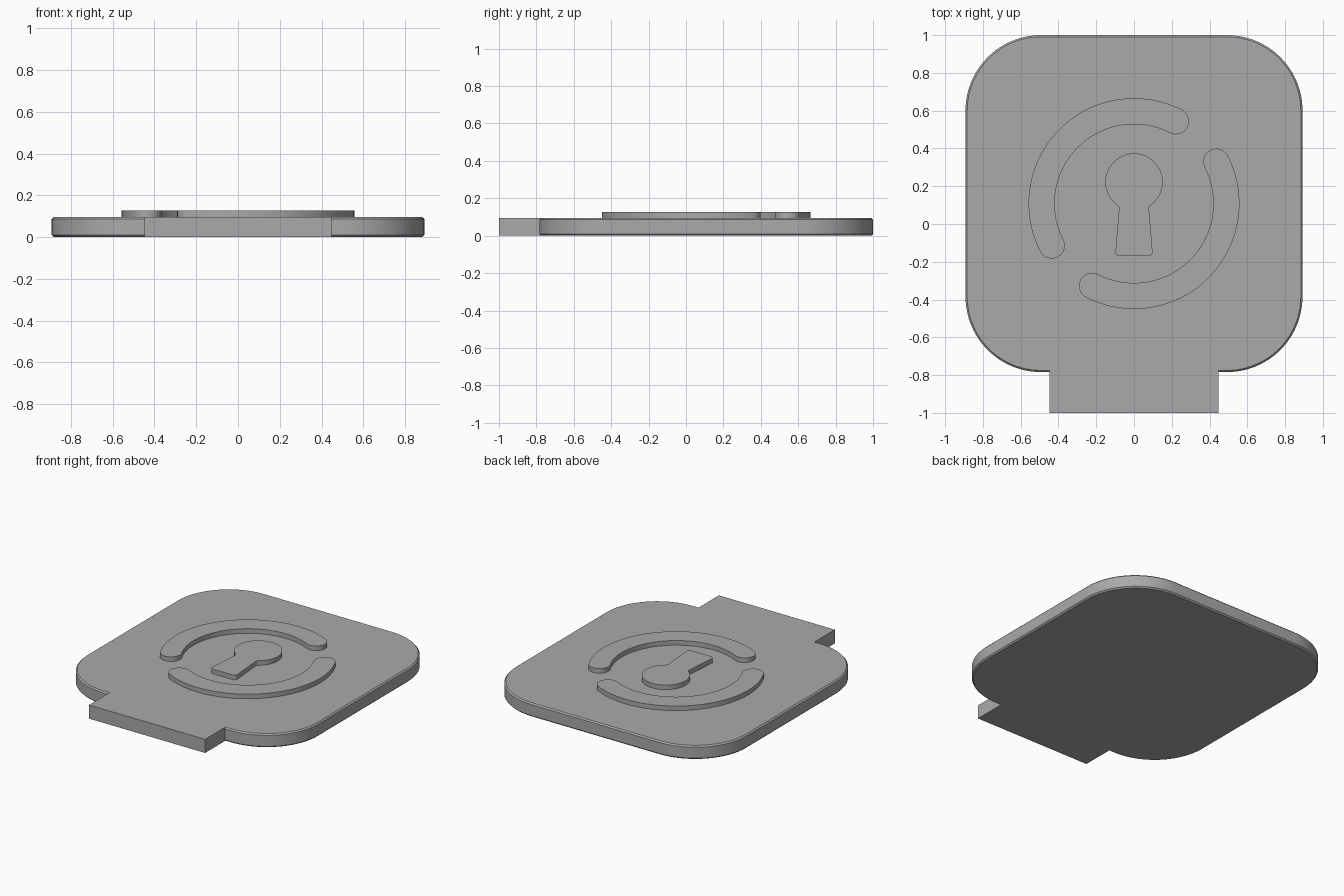
import bpy, bmesh, math
from math import cos, sin, radians, pi

if "Cube" in bpy.data.objects:
    bpy.data.objects.remove(bpy.data.objects["Cube"])

grey = bpy.data.materials.new("plain grey")
grey.diffuse_color = (0.4, 0.4, 0.4, 1)
grey.use_nodes = True
grey.node_tree.nodes["Principled BSDF"].inputs["Base Color"].default_value = grey.diffuse_color


def arc(cx, cy, r, a0, a1, n):
    """Points along an arc, angles in degrees."""
    return [(cx + r * cos(radians(a0 + (a1 - a0) * i / n)),
             cy + r * sin(radians(a0 + (a1 - a0) * i / n))) for i in range(n + 1)]


def plate(name, outline, z0, z1, chamfer=0.0):
    """Extrude a closed outline, optionally chamfering the top and bottom rims."""
    bm = bmesh.new()
    face = bm.faces.new([bm.verts.new((x, y, z0)) for x, y in outline])
    top = bmesh.ops.extrude_face_region(bm, geom=[face])["geom"]
    for v in top:
        if isinstance(v, bmesh.types.BMVert):
            v.co.z = z1
    bmesh.ops.recalc_face_normals(bm, faces=bm.faces)
    if chamfer:
        rims = [e for e in bm.edges if abs(e.verts[0].co.z - e.verts[1].co.z) < 1e-5]
        bmesh.ops.bevel(bm, geom=rims, offset=chamfer, segments=1, affect='EDGES')
    mesh = bpy.data.meshes.new(name)
    bm.to_mesh(mesh)
    bm.free()
    mesh.materials.append(grey)
    obj = bpy.data.objects.new(name, mesh)
    bpy.context.collection.objects.link(obj)
    bpy.ops.object.select_all(action='DESELECT')
    obj.select_set(True)
    bpy.context.view_layer.objects.active = obj
    bpy.ops.object.shade_smooth_by_angle(angle=radians(25))
    return obj


TOP = 0.095      # top of the base
RAISED = 0.127   # top of the raised emblem
CY = 0.108       # centre of the base and the ring

# Rounded square base with chamfered rims
half, r = 0.892, 0.40
base = []
for sx, sy, a in ((1, 1, 0), (-1, 1, 90), (-1, -1, 180), (1, -1, 270)):
    base += arc(sx * (half - r), CY + sy * (half - r), r, a, a + 90, 24)
plate("base", base, 0, TOP, 0.009)

# Square-edged tab at the front, meeting the flat part of the base top
inner_y = CY - half + 0.009
plate("front_tab", [(-0.447, -1), (0.447, -1), (0.447, inner_y), (-0.447, inner_y)], 0, TOP)

# Two raised round-ended ring segments, half a turn apart
mid, w = 0.489, 0.069
for name, turn in (("ring_segment_left", 0), ("ring_segment_right", 180)):
    a0, a1 = 63 + turn, 207 + turn
    ends = [(mid * cos(radians(a)), CY + mid * sin(radians(a))) for a in (a0, a1)]
    ring = arc(0, CY, mid + w, a0, a1, 48)
    ring += arc(*ends[1], w, a1, a1 + 180, 14)[1:]
    ring += arc(0, CY, mid - w, a1, a0, 48)[1:]
    ring += arc(*ends[0], w, a0 + 180, a0 + 360, 14)[1:-1]
    plate(name, ring, TOP - 0.01, RAISED)

# Raised keyhole: round head and flared stem with rounded foot corners
keyhole = arc(0, 0.222, 0.152, -57, 237, 48)
keyhole += [(-0.079, 0.084)]
keyhole += arc(-0.077, -0.148, 0.021, 176, 270, 6)
keyhole += arc(0.077, -0.148, 0.021, -90, 4, 6)
keyhole += [(0.079, 0.084)]
plate("keyhole", keyhole, TOP - 0.01, RAISED)
